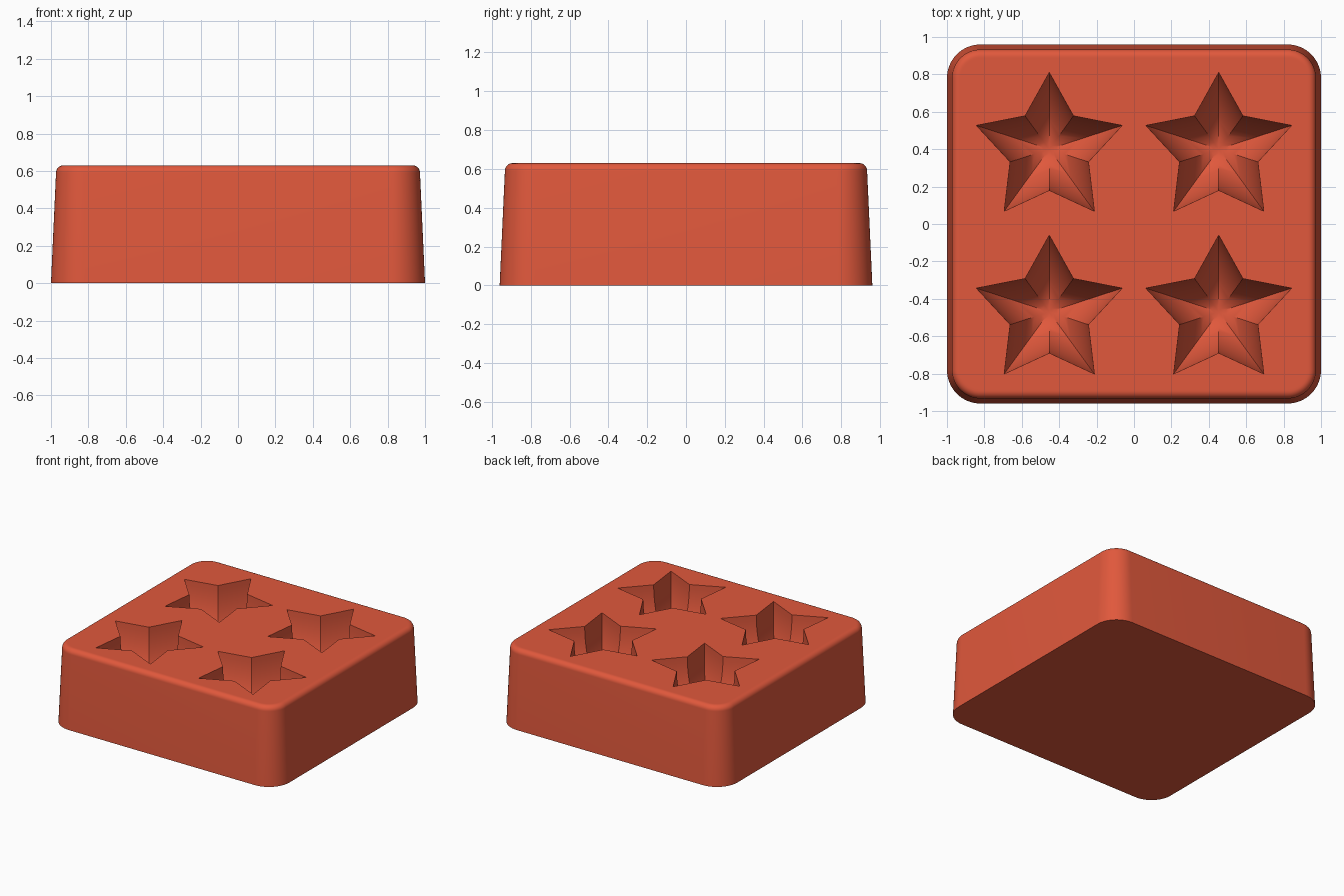
import bpy, bmesh
from math import sin, cos, pi

cube = bpy.data.objects.get("Cube")
if cube:
    bpy.data.objects.remove(cube, do_unlink=True)

HALF_X, HALF_Y, HEIGHT = 1.0, 0.96, 0.63
CORNER, CORNER_STEPS = 0.18, 16
ROUND, TAPER = 0.04, 0.027
STAR_OUTER, STAR_INNER, STAR_DEPTH, STAR_STEPS = 0.41, 0.22, 0.42, 16

bm = bmesh.new()


def rounded_ring(inset, z):
    """Ring of vertices along a rounded rectangle, moved inwards by inset."""
    ring = []
    for q, (sx, sy) in enumerate([(1, 1), (-1, 1), (-1, -1), (1, -1)]):
        for i in range(CORNER_STEPS + 1):
            a = (q + i / CORNER_STEPS) * pi / 2
            r = CORNER - inset
            ring.append(bm.verts.new((sx * (HALF_X - CORNER) + r * cos(a),
                                      sy * (HALF_Y - CORNER) + r * sin(a), z)))
    return ring


def star_ring(cx, cy, scale, z):
    """Ring of vertices along a five-pointed star with one point to the back."""
    ring = []
    for k in range(10):
        a = pi / 2 + k * pi / 5
        r = scale * (STAR_INNER if k % 2 else STAR_OUTER)
        ring.append(bm.verts.new((cx + r * cos(a), cy + r * sin(a), z)))
    return ring


def bridge(a, b):
    for i in range(len(a)):
        j = (i + 1) % len(a)
        bm.faces.new((a[i], a[j], b[j], b[i]))


def ring_edges(ring):
    pairs = zip(ring, ring[1:] + ring[:1])
    return [bm.edges.get(p) or bm.edges.new(p) for p in pairs]


# Outer walls: tapered sides, rounded upper rim, narrow flat border
profile = [(0, 0)]
for i in range(9):
    a = i / 8 * pi / 2
    profile.append((TAPER + ROUND * (1 - cos(a)), HEIGHT - ROUND * (1 - sin(a))))
profile.append((TAPER + ROUND + 0.01, HEIGHT))
rings = [rounded_ring(inset, z) for inset, z in profile]
for lower, upper in zip(rings, rings[1:]):
    bridge(lower, upper)
bm.faces.new(rings[0])
top_edges = ring_edges(rings[-1])

# Four star-shaped hollows with a bowl-like section
for cx in (-0.453, 0.453):
    for cy in (-0.47, 0.40):
        angles = [i / STAR_STEPS * pi / 2 for i in range(STAR_STEPS)]
        stars = [star_ring(cx, cy, cos(a), HEIGHT - STAR_DEPTH * sin(a)) for a in angles]
        for upper, lower in zip(stars, stars[1:]):
            bridge(upper, lower)
        apex = bm.verts.new((cx, cy, HEIGHT - STAR_DEPTH))
        last = stars[-1]
        for i in range(10):
            bm.faces.new((last[i], last[(i + 1) % 10], apex))
        top_edges += ring_edges(stars[0])

# Flat top around the hollows
bmesh.ops.triangle_fill(bm, use_beauty=True, use_dissolve=False,
                        edges=top_edges, normal=(0, 0, 1))
bmesh.ops.recalc_face_normals(bm, faces=bm.faces[:])

mesh = bpy.data.meshes.new("star_mould")
bm.to_mesh(mesh)
bm.free()
mould = bpy.data.objects.new("star_mould", mesh)
bpy.context.collection.objects.link(mould)

# Single red silicone colour
red = bpy.data.materials.new("warm_red")
red.use_nodes = True
colour = (0.75, 0.098, 0.045, 1)
red.diffuse_color = colour
red.node_tree.nodes["Principled BSDF"].inputs["Base Color"].default_value = colour
mesh.materials.append(red)

bpy.ops.object.select_all(action="DESELECT")
mould.select_set(True)
bpy.context.view_layer.objects.active = mould
bpy.ops.object.shade_smooth_by_angle(angle=pi / 6)
